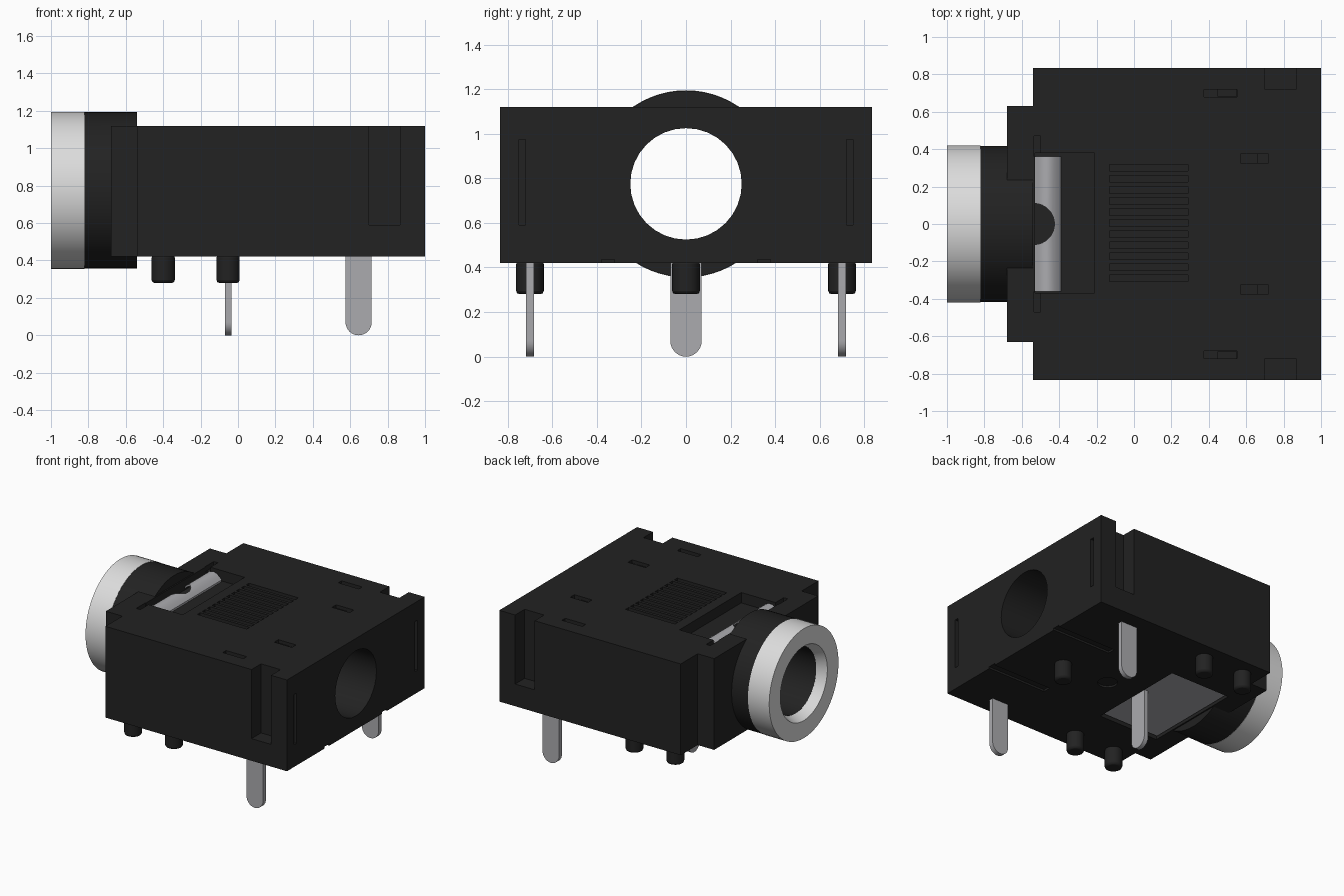
import bpy, bmesh, math
from mathutils import Matrix

if "Cube" in bpy.data.objects:
    bpy.data.objects.remove(bpy.data.objects["Cube"])

AXIS_Z = 0.775                      # height of the socket axis


def material(name, rgb):
    m = bpy.data.materials.new(name)
    m.diffuse_color = (*rgb, 1)
    m.use_nodes = True
    m.node_tree.nodes["Principled BSDF"].inputs["Base Color"].default_value = m.diffuse_color
    return m


BLACK = material("black_plastic", (0.016, 0.016, 0.016))
SILVER = material("bright_silver", (0.72, 0.72, 0.72))
STEEL = material("steel_grey", (0.41, 0.41, 0.43))


def finish(bm, name, mat):
    bmesh.ops.recalc_face_normals(bm, faces=bm.faces)
    me = bpy.data.meshes.new(name)
    bm.to_mesh(me)
    bm.free()
    ob = bpy.data.objects.new(name, me)
    bpy.context.collection.objects.link(ob)
    me.materials.append(mat)
    return ob


def smooth(ob):
    bpy.ops.object.select_all(action='DESELECT')
    ob.select_set(True)
    bpy.context.view_layer.objects.active = ob
    bpy.ops.object.shade_smooth_by_angle(angle=math.radians(30))


def box(name, x0, x1, y0, y1, z0, z1, mat=BLACK):
    bm = bmesh.new()
    m = Matrix.Translation(((x0 + x1) / 2, (y0 + y1) / 2, (z0 + z1) / 2)) \
        @ Matrix.Diagonal((x1 - x0, y1 - y0, z1 - z0, 1))
    bmesh.ops.create_cube(bm, size=1, matrix=m)
    return finish(bm, name, mat)


def cylinder(name, r, loc, depth, along_x=False, sides=64, mat=BLACK):
    bm = bmesh.new()
    m = Matrix.Translation(loc)
    if along_x:
        m = m @ Matrix.Rotation(math.pi / 2, 4, 'Y')
    bmesh.ops.create_cone(bm, cap_ends=True, segments=sides, radius1=r,
                          radius2=r, depth=depth, matrix=m)
    return finish(bm, name, mat)


def prism(name, points, direction, mat):
    """Extrude a closed outline along a direction."""
    bm = bmesh.new()
    f = bm.faces.new([bm.verts.new(p) for p in points])
    ext = bmesh.ops.extrude_face_region(bm, geom=[f])["geom"]
    bmesh.ops.translate(bm, vec=direction,
                        verts=[v for v in ext if isinstance(v, bmesh.types.BMVert)])
    return finish(bm, name, mat)


def combine(ob, other, op='DIFFERENCE'):
    """Apply a boolean and remove the helper."""
    mod = ob.modifiers.new("bool", 'BOOLEAN')
    mod.operation, mod.solver, mod.object = op, 'EXACT', other
    bpy.context.view_layer.objects.active = ob
    bpy.ops.object.modifier_apply(modifier=mod.name)
    bpy.data.objects.remove(other)


# housing: stepped block with the round socket barrel
half = [(1, -.835), (1, .835), (-.54, .835), (-.54, .63),
        (-.68, .63), (-.68, -.63), (-.54, -.63), (-.54, -.835)]
body = prism("housing", [(x, y, .42) for x, y in half], (0, 0, .7), BLACK)
combine(body, cylinder("barrel", .418, (-.68, 0, AXIS_Z), .28, True), 'UNION')
combine(body, cylinder("sleeve", .33, (-.83, 0, AXIS_Z), .20, True), 'UNION')

# cuts: through bore, spring pocket, contact recess, marker dimple
cuts = [cylinder("bore", .25, (0, 0, AXIS_Z), 2.4, True, 32),
        box("pocket", -.53, -.21, -.37, .38, 1.04, 1.3),
        box("recess", -.53, -.02, -.39, .39, .3, .455),
        cylinder("dimple", .07, (.24, 0, .41), .05, sides=32)]
for s in (-1, 1):
    def cut(x0, x1, y0, y1, z0, z1):
        a, b = sorted((s * y0, s * y1))
        cuts.append(box("cut", x0, x1, a, b, z0, z1))
    cut(.70, .865, .72, .95, .59, 1.3)        # corner notch
    cut(.97, 1.1, .72, .75, .59, .975)        # rear slit
    cut(.50, 1.1, .32, .38, .3, .435)         # underside groove
    cut(-.535, -.50, .36, .47, 1.08, 1.3)     # pocket ear
    cut(.375, .55, .68, .72, 1.095, 1.3)      # outer top slot
    cut(.45, .549, .681, .719, 1.07, 1.3)
    cut(.57, .72, .325, .375, 1.095, 1.3)     # inner top slot
    cut(.66, .719, .326, .374, 1.07, 1.3)
# finger grille
GROOVES = 11
for i in range(GROOVES):
    y = -.32 + .65 * (i + .5) / GROOVES
    cuts.append(box("groove", -.13, .29, y - .018, y + .018, 1.095, 1.3))
for c in cuts:
    combine(body, c)
smooth(body)

# silver nose ring with countersunk mouth
profile = [(-1, .42), (-.82, .42), (-.82, .33), (-.93, .33), (-.93, .25), (-1, .285)]
bm = bmesh.new()
N = 64
rings = []
for i in range(N):
    a = 2 * math.pi * i / N
    rings.append([bm.verts.new((x, r * math.cos(a), AXIS_Z + r * math.sin(a)))
                  for x, r in profile])
for i in range(N):
    p, q = rings[i], rings[(i + 1) % N]
    for j in range(len(profile)):
        k = (j + 1) % len(profile)
        bm.faces.new((p[j], p[k], q[k], q[j]))
smooth(finish(bm, "nose_ring", SILVER))

# curved contact spring in the top pocket, notched at the middle
arc = []
for i in range(13):
    t = i / 12
    arc.append((-.528 + .138 * t, 1.045 + .06 * math.sin(math.pi * (.12 + .8 * t))))
outline = [(x, -.36, z) for x, z in arc] + [(x, -.36, z - .015) for x, z in arc[::-1]]
spring = prism("top_spring", outline, (0, .72, 0), STEEL)
combine(spring, cylinder("notch", .11, (-.535, 0, 1.08), .4, sides=32))
smooth(spring)

# contact plate under the housing
box("bottom_plate", -.52, -.035, -.37, .37, .435, .453, STEEL)


# solder pins with rounded tips
def pin(name, x, y, along_x):
    r, t = .07, .035
    flat = [(r, .45), (-r, .45)]
    flat += [(-r * math.cos(math.pi * i / 16), r - r * math.sin(math.pi * i / 16))
             for i in range(17)]
    if along_x:
        pts, d = [(x + u, y - t / 2, z) for u, z in flat], (0, t, 0)
    else:
        pts, d = [(x - t / 2, y + u, z) for u, z in flat], (t, 0, 0)
    smooth(prism(name, pts, d, STEEL))


pin("side_pin_front", .645, -.70, True)
pin("side_pin_back", .645, .70, True)
pin("centre_pin", -.053, 0, False)

# locating pegs
for i, (x, y) in enumerate([(-.4, .7), (-.4, -.7), (-.053, .7), (-.053, -.7), (.645, 0)]):
    peg = cylinder(f"peg_{i + 1}", .062, (x, y, .355), .15, sides=32)
    bev = peg.modifiers.new("bevel", 'BEVEL')
    bev.width, bev.segments = .015, 2
    bev.limit_method, bev.angle_limit = 'ANGLE', math.radians(40)
    smooth(peg)
